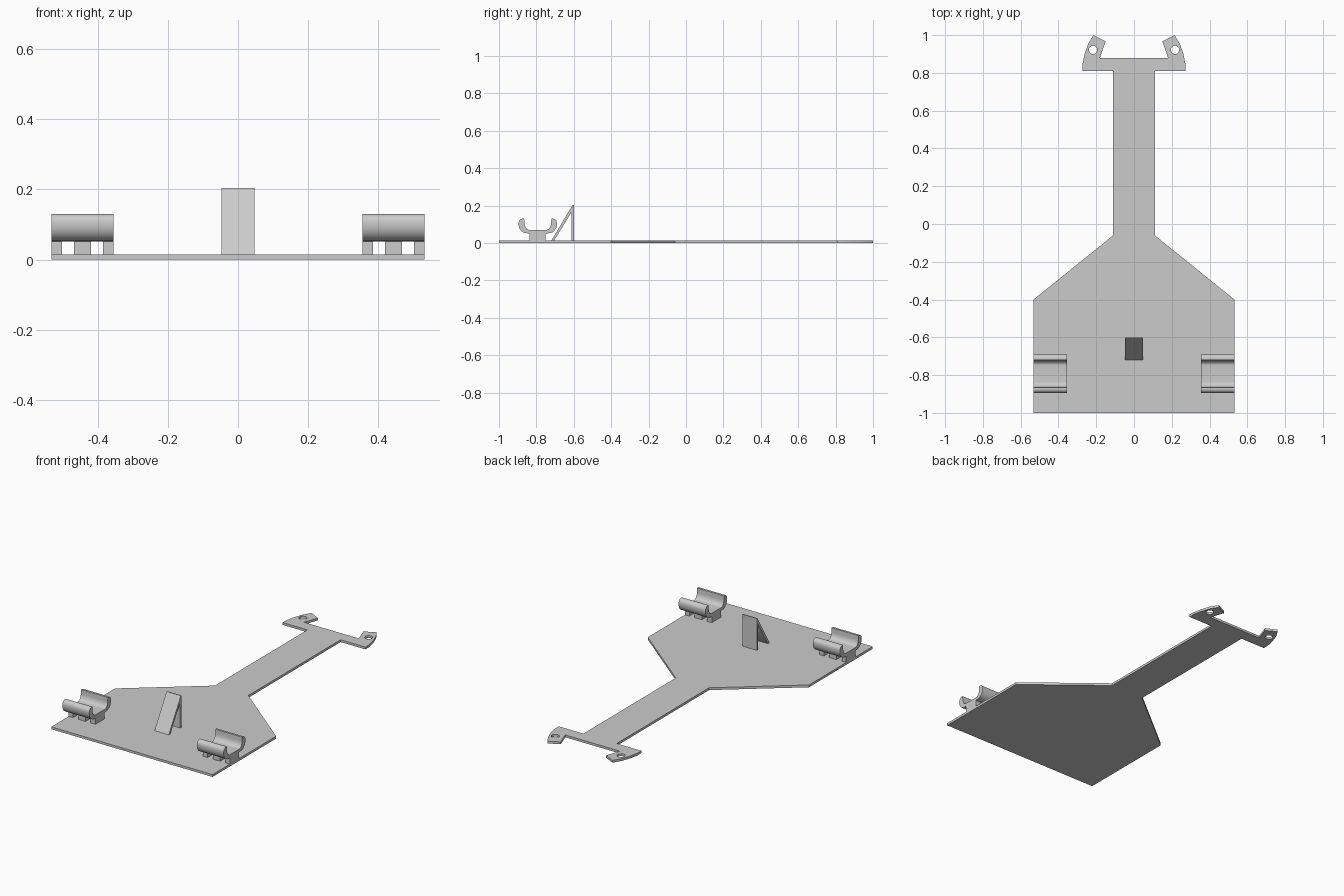
import bpy, bmesh
from math import cos, sin, radians
from mathutils import Matrix

cube = bpy.data.objects.get("Cube")
if cube:
    bpy.data.objects.remove(cube, do_unlink=True)

grey = bpy.data.materials.new("plain grey")
grey.use_nodes = True
colour = (0.6, 0.6, 0.6, 1)
grey.diffuse_color = colour
grey.node_tree.nodes["Principled BSDF"].inputs["Base Color"].default_value = colour

THICK = 0.014
# Turns a flat (x, y) profile extruded in z into a (y, z) profile extruded in x
SIDEWAYS = Matrix(((0, 0, 1, 0), (1, 0, 0, 0), (0, 1, 0, 0), (0, 0, 0, 1)))


def arc(cx, cy, rx, ry, start, end, steps=8):
    angles = [radians(start + (end - start) * i / steps) for i in range(steps + 1)]
    return [(cx + rx * cos(a), cy + ry * sin(a)) for a in angles]


def extrude(name, loops, low, high, sideways=False):
    """Fill the closed loops (later ones are holes) and extrude from low to high."""
    curve = bpy.data.curves.new(name, 'CURVE')
    curve.dimensions = '2D'
    curve.fill_mode = 'BOTH'
    curve.extrude = (high - low) / 2
    for loop in loops:
        spline = curve.splines.new('POLY')
        spline.points.add(len(loop) - 1)
        for point, (a, b) in zip(spline.points, loop):
            point.co = (a, b, 0, 1)
        spline.use_cyclic_u = True
    helper = bpy.data.objects.new(name + "_outline", curve)
    bpy.context.collection.objects.link(helper)
    bpy.context.view_layer.update()
    graph = bpy.context.evaluated_depsgraph_get()
    mesh = bpy.data.meshes.new_from_object(helper.evaluated_get(graph))
    bpy.data.objects.remove(helper, do_unlink=True)

    bm = bmesh.new()
    bm.from_mesh(mesh)
    bmesh.ops.translate(bm, verts=bm.verts, vec=(0, 0, (low + high) / 2))
    if sideways:
        bmesh.ops.transform(bm, matrix=SIDEWAYS, verts=bm.verts)
    bmesh.ops.remove_doubles(bm, verts=bm.verts, dist=0.0001)
    bmesh.ops.recalc_face_normals(bm, faces=bm.faces)
    bm.to_mesh(mesh)
    bm.free()
    mesh.materials.clear()
    mesh.materials.append(grey)
    obj = bpy.data.objects.new(name, mesh)
    bpy.context.collection.objects.link(obj)
    bpy.ops.object.select_all(action='DESELECT')
    obj.select_set(True)
    bpy.context.view_layer.objects.active = obj
    bpy.ops.object.shade_smooth_by_angle(angle=radians(35))
    return obj


# Base plate: wide deck, tapered shoulders, long neck and two hooked ears
half = [(0.532, -1), (0.532, -0.4), (0.11, -0.06), (0.11, 0.81),
        (0.273, 0.81), (0.273, 0.845), (0.262, 0.9), (0.242, 0.955), (0.215, 1),
        (0.15, 0.967), (0.163, 0.93), (0.18, 0.88)]
outline = half + [(-x, y) for x, y in reversed(half)]
holes = [arc(side * 0.217, 0.922, 0.022, 0.022, 0, 345, 23) for side in (1, -1)]
extrude("base_plate", [outline] + holes, 0, THICK)

# Cradle profile: rounded trough, mirrored about its own middle
MID = -0.7925
back = (arc(-0.735, 0.099, 0.045, 0.047, -90, 0)
        + arc(-0.712, 0.105, 0.022, 0.025, 0, 90)
        + [(-0.72, 0.13)]
        + arc(-0.748, 0.108, 0.027, 0.038, 0, -90))
trough = back + [(2 * MID - y, z) for y, z in reversed(back)]

# Cradles on the deck edges, each on three feet
for side, name in ((1, "left"), (-1, "right")):
    def span(a, b):
        return sorted((side * a, side * b))
    extrude(name + "_cradle", [trough], *span(0.355, 0.532), sideways=True)
    foot = [(-0.837, 0.01), (-0.75, 0.01), (-0.75, 0.056), (-0.837, 0.056)]
    for part, a, b in (("inner", 0.355, 0.386), ("middle", 0.42, 0.468),
                       ("outer", 0.503, 0.532)):
        extrude(f"{name}_{part}_foot", [foot], *span(a, b), sideways=True)

# Central stand: upright panel with a sloping panel leaning on it
upright = [(-0.612, 0.01), (-0.6, 0.01), (-0.6, 0.2), (-0.612, 0.19)]
slope = [(-0.72, 0.013), (-0.705, 0.013), (-0.6, 0.185), (-0.6, 0.204), (-0.606, 0.204)]
extrude("stand_upright", [upright], -0.047, 0.047, sideways=True)
extrude("stand_slope", [slope], -0.047, 0.047, sideways=True)
